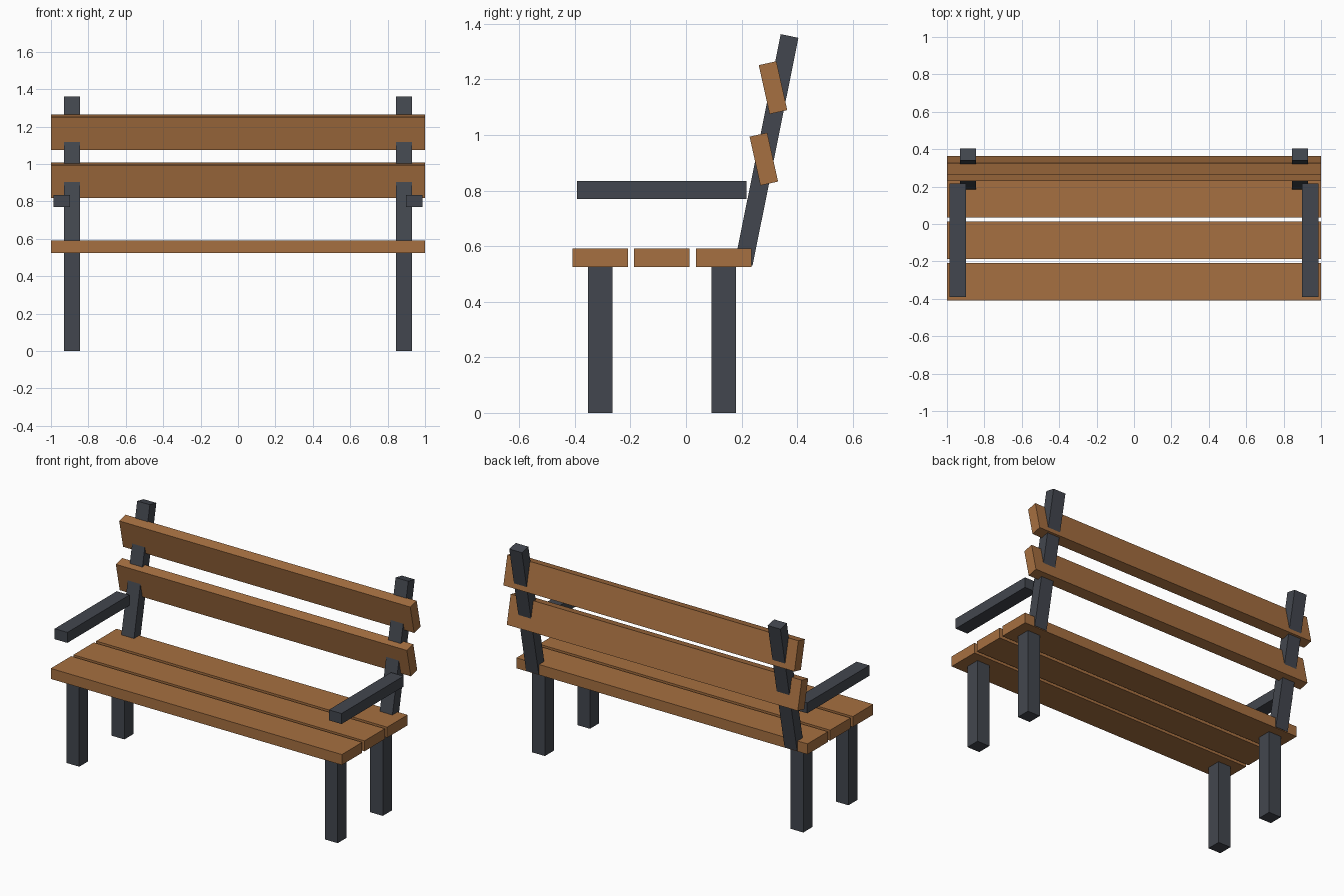
import bpy
import math

cube = bpy.data.objects.get("Cube")
if cube:
    bpy.data.objects.remove(cube, do_unlink=True)


def make_material(name, rgb):
    mat = bpy.data.materials.new(name)
    mat.use_nodes = True
    color = (*rgb, 1.0)
    mat.diffuse_color = color
    mat.node_tree.nodes["Principled BSDF"].inputs["Base Color"].default_value = color
    return mat


wood = make_material("warm wood", (0.38, 0.16, 0.052))
iron = make_material("dark iron", (0.055, 0.062, 0.077))


def box(name, center, size, mat, tilt=0.0):
    """Flat-sided box; tilt in degrees leans its top towards +y."""
    bpy.ops.mesh.primitive_cube_add(size=1, location=center)
    obj = bpy.context.object
    obj.name = name
    obj.scale = size
    obj.rotation_euler.x = -math.radians(tilt)
    obj.data.materials.append(mat)
    return obj


# Seat: three planks with narrow gaps
for name, y in (("front", -0.309), ("middle", -0.087), ("rear", 0.136)):
    box(f"seat_plank_{name}", (0, y, 0.558), (2, 0.2, 0.065), wood)

# Backrest: two boards set against the lean of the posts
for name, y, z in (("lower", 0.28, 0.913), ("upper", 0.313, 1.17)):
    box(f"back_board_{name}", (0, y, z), (2, 0.065, 0.18), wood, tilt=-12.5)

# Iron frame, the same on both sides
for side, s in (("left", 1), ("right", -1)):
    for name, y in (("front", -0.308), ("rear", 0.135)):
        box(f"{name}_leg_{side}", (s * 0.888, y, 0.264), (0.087, 0.088, 0.528), iron)
    box(f"back_post_{side}", (s * 0.888, 0.29, 0.946), (0.087, 0.065, 0.836), iron, tilt=11.4)
    box(f"armrest_{side}", (s * 0.942, -0.087, 0.802), (0.087, 0.609, 0.065), iron)
